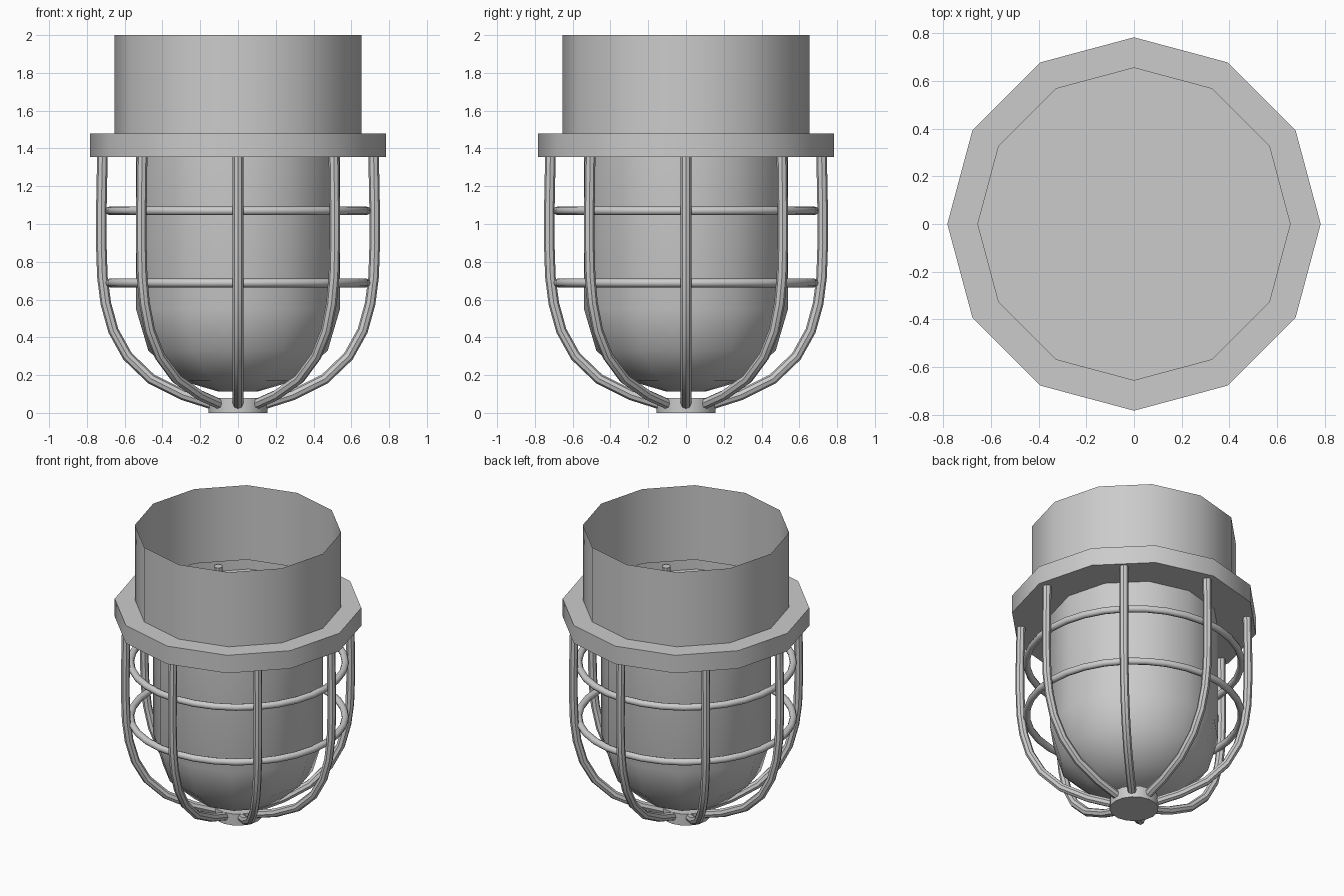
import bpy, bmesh
from math import cos, sin, pi, radians

if "Cube" in bpy.data.objects:
    bpy.data.objects.remove(bpy.data.objects["Cube"])


def finish(bm, name):
    bmesh.ops.remove_doubles(bm, verts=bm.verts, dist=1e-5)
    bmesh.ops.recalc_face_normals(bm, faces=bm.faces)
    me = bpy.data.meshes.new(name)
    bm.to_mesh(me)
    bm.free()
    ob = bpy.data.objects.new(name, me)
    bpy.context.collection.objects.link(ob)
    bpy.ops.object.select_all(action='DESELECT')
    ob.select_set(True)
    bpy.context.view_layer.objects.active = ob
    bpy.ops.object.shade_smooth_by_angle(angle=radians(42))
    return ob


def lathe(name, profile, sides):
    """Revolve (radius, z) points around the z axis."""
    bm = bmesh.new()
    vs = [bm.verts.new((r, 0, z)) for r, z in profile]
    es = [bm.edges.new(p) for p in zip(vs, vs[1:])]
    bmesh.ops.spin(bm, geom=vs + es, cent=(0, 0, 0), axis=(0, 0, 1),
                   angle=2 * pi, steps=sides)
    bmesh.ops.remove_doubles(bm, verts=bm.verts, dist=1e-5)
    return finish(bm, name)


def bar(name, path, ang, radius=0.028, sides=8):
    """Round bar swept along an (r, z) path in the plane at angle ang."""
    bm = bmesh.new()
    rings = []
    for i, (r, z) in enumerate(path):
        a, b = path[max(i - 1, 0)], path[min(i + 1, len(path) - 1)]
        tr, tz = b[0] - a[0], b[1] - a[1]
        n = (tr * tr + tz * tz) ** 0.5
        nr, nz = -tz / n, tr / n
        ring = []
        for k in range(sides):
            t = 2 * pi * k / sides
            u, v = radius * cos(t), radius * sin(t)
            rr = r + u * nr
            ring.append(bm.verts.new((rr * cos(ang) - v * sin(ang),
                                      rr * sin(ang) + v * cos(ang),
                                      z + u * nz)))
        rings.append(ring)
    for p, q in zip(rings, rings[1:]):
        for k in range(sides):
            j = (k + 1) % sides
            bm.faces.new((p[k], p[j], q[j], q[k]))
    bm.faces.new(rings[0])
    bm.faces.new(rings[-1])
    return finish(bm, name)


# open-topped housing with its flange and floor
lathe("housing", [(0.655, 2.0), (0.655, 1.48), (0.783, 1.48),
                  (0.783, 1.355), (0, 1.355)], 12)

# domed glass
lathe("glass_dome", [(0.54, 1.355), (0.54, 0.55), (0.475, 0.33),
                     (0.30, 0.17), (0.10, 0.112), (0, 0.112)], 12)

# hub where the cage bars meet
lathe("cage_hub", [(0, 0.08), (0.155, 0.08), (0.155, 0), (0, 0)], 16)

# eight curved cage bars
path = [(0.717, 1.41), (0.723, 1.1), (0.724, 0.9), (0.718, 0.72),
        (0.70, 0.58), (0.66, 0.435), (0.585, 0.30), (0.46, 0.18),
        (0.29, 0.095), (0.142, 0.048)]
for i in range(8):
    bar(f"cage_bar_{i + 1}", path, i * pi / 4)

# two horizontal cage rings
for label, z in (("upper", 1.07), ("lower", 0.688)):
    bpy.ops.mesh.primitive_torus_add(major_segments=32, minor_segments=8,
                                     major_radius=0.68, minor_radius=0.023,
                                     location=(0, 0, z))
    bpy.context.object.name = f"cage_ring_{label}"
    bpy.ops.object.shade_smooth_by_angle(angle=radians(50))
